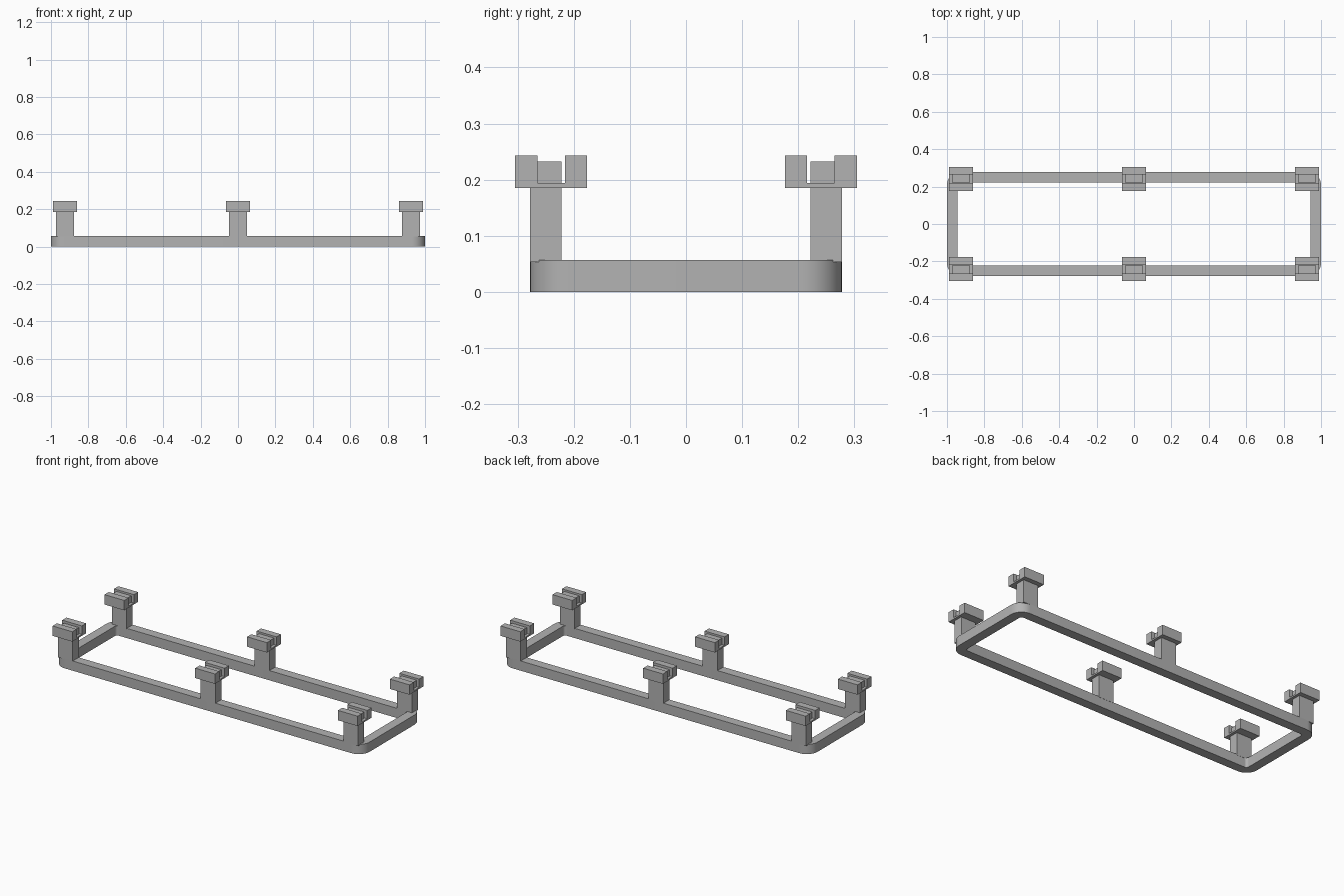
import bpy, bmesh
from math import sin, cos, pi

cube = bpy.data.objects.get("Cube")
if cube:
    bpy.data.objects.remove(cube, do_unlink=True)

grey = bpy.data.materials.new("plain_grey")
grey.use_nodes = True
COLOUR = (0.45, 0.45, 0.45, 1)
grey.diffuse_color = COLOUR
grey.node_tree.nodes["Principled BSDF"].inputs["Base Color"].default_value = COLOUR


def make_object(name, bm):
    bmesh.ops.recalc_face_normals(bm, faces=bm.faces)
    mesh = bpy.data.meshes.new(name)
    bm.to_mesh(mesh)
    bm.free()
    mesh.materials.append(grey)
    obj = bpy.data.objects.new(name, mesh)
    bpy.context.collection.objects.link(obj)
    return obj


def prism(name, points, lift):
    """Extrude a closed outline along the vector lift."""
    bm = bmesh.new()
    face = bm.faces.new([bm.verts.new(p) for p in points])
    top = bmesh.ops.extrude_face_region(bm, geom=[face])["geom"]
    bmesh.ops.translate(bm, vec=lift,
                        verts=[v for v in top if isinstance(v, bmesh.types.BMVert)])
    if face.is_valid and len(face.edges[0].link_faces) > 2:
        bm.faces.remove(face)
    return make_object(name, bm)


def rounded_rect(hx, hy, r, steps=10):
    """Outline of a rounded rectangle, counter-clockwise."""
    corners = [(1, 1), (-1, 1), (-1, -1), (1, -1)]
    return [(sx * (hx - r) + r * cos(a), sy * (hy - r) + r * sin(a))
            for q, (sx, sy) in enumerate(corners)
            for a in [(q + i / steps) * pi / 2 for i in range(steps + 1)]]


# Rectangular base frame with rounded corners
BASE = 0.057
bm = bmesh.new()
loops = [[bm.verts.new((x, y, z)) for x, y in outline]
         for outline, z in ((rounded_rect(1, 0.278, 0.07), 0),
                            (rounded_rect(1, 0.278, 0.07), BASE),
                            (rounded_rect(0.945, 0.223, 0.015), BASE),
                            (rounded_rect(0.945, 0.223, 0.015), 0))]
n = len(loops[0])
for k in range(4):
    a, b = loops[k], loops[(k + 1) % 4]
    for i in range(n):
        j = (i + 1) % n
        bm.faces.new((a[i], a[j], b[j], b[i]))
frame = make_object("base_frame", bm)
bpy.context.view_layer.objects.active = frame
frame.select_set(True)
bpy.ops.object.shade_smooth_by_angle()
frame.select_set(False)

# Six posts, each carrying a slotted clip head
HEAD = [(0.176, 0.185), (0.305, 0.185), (0.305, 0.243), (0.265, 0.243),
        (0.265, 0.194), (0.216, 0.194), (0.216, 0.243), (0.176, 0.243)]
for side, s in (("front", -1), ("back", 1)):
    for place, x in (("right", -0.926), ("middle", 0), ("left", 0.926)):
        post = [(x + dx, s * y, 0.053) for dx, y in
                ((-0.048, 0.222), (0.048, 0.222), (0.048, 0.278), (-0.048, 0.278))]
        prism(f"{side}_{place}_post", post, (0, 0, 0.179))
        prism(f"{side}_{place}_clip_head",
              [(x - 0.064, s * y, z) for y, z in HEAD], (0.128, 0, 0))
